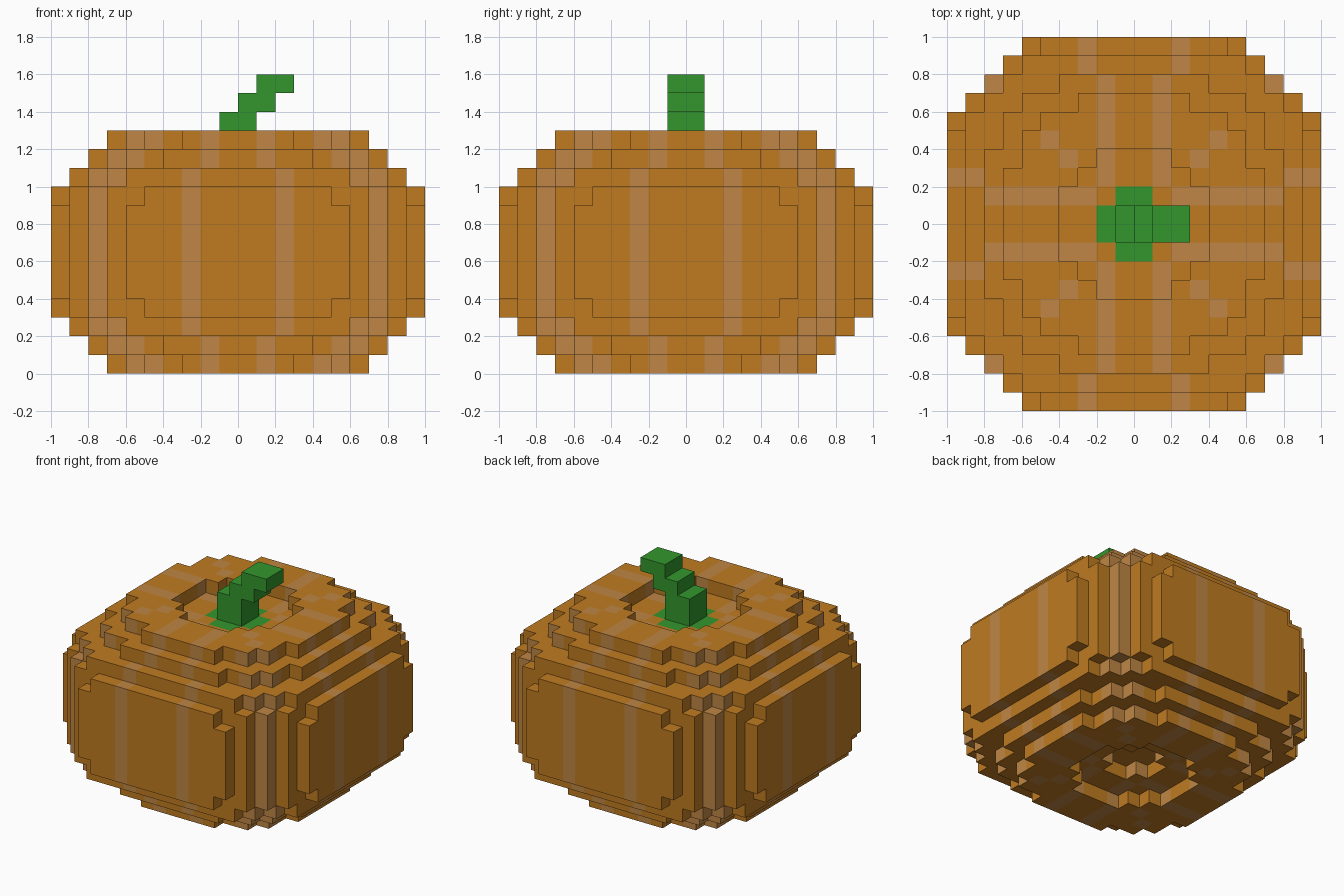
import bpy, bmesh
from mathutils import Vector

cube = bpy.data.objects.get("Cube")
if cube:
    bpy.data.objects.remove(cube, do_unlink=True)

U = 0.1  # block size


def material(name, rgb):
    m = bpy.data.materials.new(name)
    m.use_nodes = True
    m.diffuse_color = (*rgb, 1)
    bsdf = next(n for n in m.node_tree.nodes if n.type == 'BSDF_PRINCIPLED')
    bsdf.inputs["Base Color"].default_value = (*rgb, 1)
    bsdf.inputs["Roughness"].default_value = 0.9
    return m


orange = material("orange", (0.523, 0.198, 0.0152))
pale = material("pale orange", (0.523, 0.238, 0.058))
green = material("stem green", (0.033, 0.305, 0.027))

# Half-widths in blocks of each row, counted outwards from the centre line
MIDDLE = [10] * 6 + [9, 8, 7, 6]
SHOULDER = [10] * 5 + [9, 9, 8, 7, 5]
STEP_1 = [9] * 6 + [8, 7, 6]
STEP_2 = [8] * 4 + [7, 7, 6, 4]
STEP_3 = [7] * 3 + [6, 6, 5, 3]
RECESS = [4, 4, 3, 2]
CROSS = [2, 1]
LAYERS = [STEP_3, STEP_2, STEP_1, SHOULDER] + [MIDDLE] * 5 + [SHOULDER, STEP_1, STEP_2, STEP_3]


def fold(i):
    """Distance in blocks from the centre line."""
    return i if i >= 0 else -i - 1


def inside(rows, a, b):
    return b < len(rows) and a < rows[b]


def filled(i, j, k):
    if not 0 <= k < len(LAYERS):
        return False
    a, b = fold(i), fold(j)
    if k in (0, 12) and inside(RECESS, a, b):
        return False
    if k == 1 and inside(CROSS, a, b):
        return False
    return inside(LAYERS[k], a, b)


def colour_index(i, j, k, upright, up):
    """0 orange, 1 pale rib stripe, 2 green stem base."""
    a, b = fold(i), fold(j)
    lo, hi = min(a, b), max(a, b)
    level = max(k, 12 - k)
    if up and k == 11 and inside(CROSS, a, b):
        return 2
    # straight ribs shift inwards near the top and bottom
    if level >= 11 and lo == 1 and hi >= (1 if upright else 2):
        return 1
    if level < 11 and lo == 2 and hi >= 7:
        return 1
    # diagonal ribs
    if level <= 9:
        return int(lo == hi == 7)
    if upright:
        return int(lo == 16 - level and hi == lo + 1)
    return int(level == 12 and lo == hi and lo in (3, 4))


# Stepped pumpkin body: only the exposed block faces
bm = bmesh.new()
axes = [Vector((1, 0, 0)), Vector((0, 1, 0)), Vector((0, 0, 1))]
for i in range(-10, 10):
    for j in range(-10, 10):
        for k in range(13):
            if not filled(i, j, k):
                continue
            centre = Vector((i + 0.5, j + 0.5, k + 0.5))
            for n in range(3):
                for sign in (-1, 1):
                    d = axes[n] * sign
                    if filled(i + int(d.x), j + int(d.y), k + int(d.z)):
                        continue
                    u = axes[(n + 1) % 3] * 0.5
                    v = axes[(n + 2) % 3] * 0.5 * sign
                    c = centre + d * 0.5
                    corners = (c - u - v, c + u - v, c + u + v, c - u + v)
                    face = bm.faces.new([bm.verts.new(p * U) for p in corners])
                    face.material_index = colour_index(i, j, k, n < 2, n == 2 and sign > 0)
bmesh.ops.remove_doubles(bm, verts=bm.verts, dist=0.001)
mesh = bpy.data.meshes.new("pumpkin_body")
bm.to_mesh(mesh)
bm.free()
for m in (orange, pale, green):
    mesh.materials.append(m)
bpy.context.collection.objects.link(bpy.data.objects.new("pumpkin_body", mesh))


# Stem: three blocks stepping sideways
def box(name, x0, x1, z0, z1):
    bpy.ops.mesh.primitive_cube_add(size=1, location=((x0 + x1) / 2, 0, (z0 + z1) / 2))
    ob = bpy.context.object
    ob.name = name
    ob.scale = (x1 - x0, 0.2, z1 - z0)
    ob.data.materials.append(green)


box("stem_base", -0.1, 0.1, 1.2, 1.4)
box("stem_middle", 0.0, 0.2, 1.4, 1.5)
box("stem_tip", 0.1, 0.3, 1.5, 1.6)
